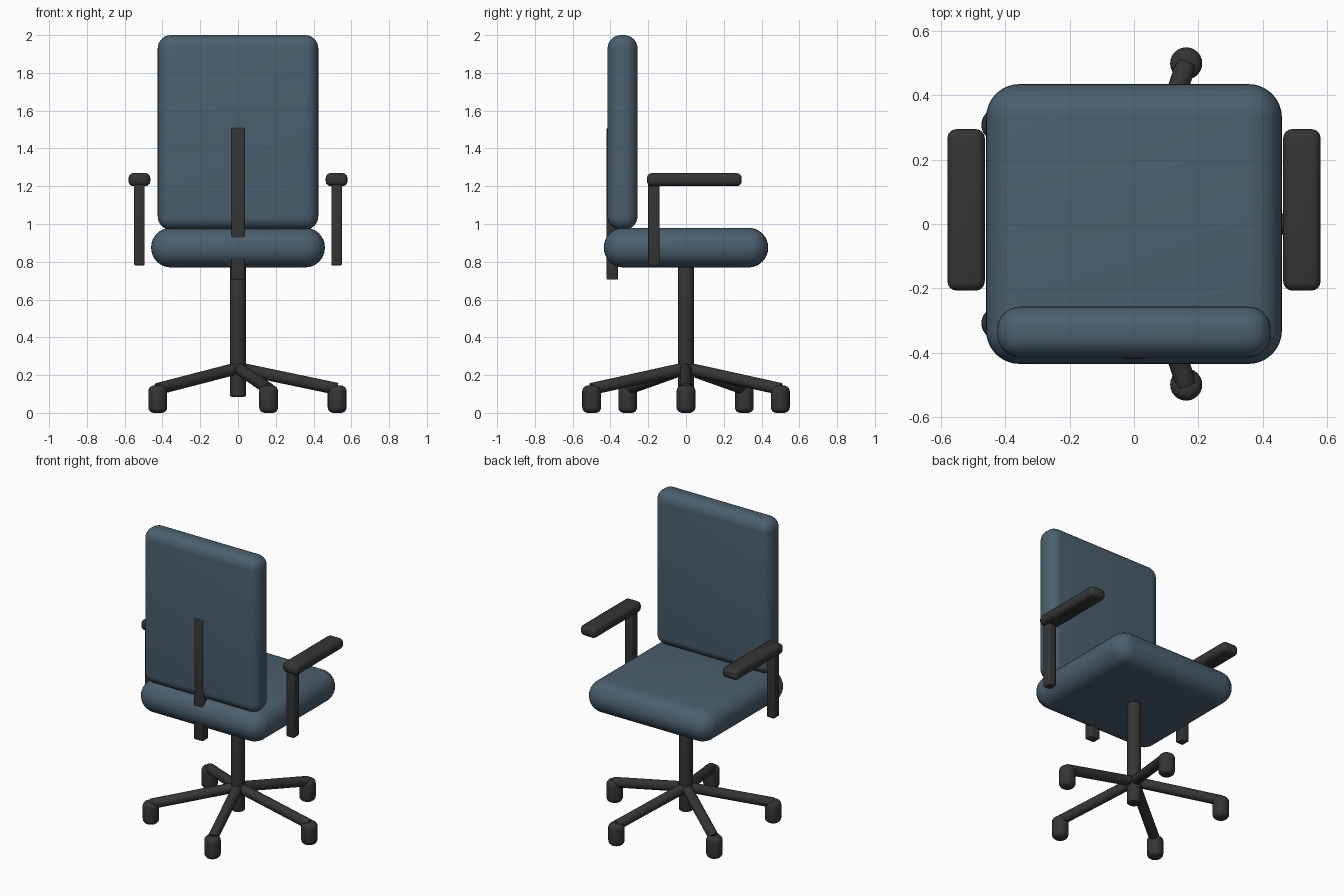
import bpy
from math import cos, sin, pi, radians
from mathutils import Vector

cube = bpy.data.objects.get("Cube")
if cube:
    bpy.data.objects.remove(cube, do_unlink=True)


def material(name, rgb):
    m = bpy.data.materials.new(name)
    m.use_nodes = True
    m.diffuse_color = (*rgb, 1)
    m.node_tree.nodes["Principled BSDF"].inputs["Base Color"].default_value = (*rgb, 1)
    return m


FABRIC = material("slate blue fabric", (0.07, 0.115, 0.155))
PLASTIC = material("charcoal plastic", (0.035, 0.035, 0.035))


def finish(name, mat, bevel, segments):
    ob = bpy.context.object
    ob.name = name
    ob.data.materials.append(mat)
    if bevel:
        mod = ob.modifiers.new("Rounded edges", "BEVEL")
        mod.width = bevel
        mod.segments = segments
        mod.limit_method = "ANGLE"
        mod.angle_limit = radians(40)
        bpy.ops.object.modifier_apply(modifier=mod.name)
    bpy.ops.object.shade_smooth_by_angle(angle=radians(35))
    return ob


def box(name, low, high, mat, bevel, segments=3):
    low, high = Vector(low), Vector(high)
    bpy.ops.mesh.primitive_cube_add(size=1, location=(low + high) / 2)
    bpy.context.object.scale = high - low
    bpy.ops.object.transform_apply(location=False, rotation=False, scale=True)
    return finish(name, mat, bevel, segments)


def rod(name, start, end, radius, bevel=0, segments=3):
    start, end = Vector(start), Vector(end)
    axis = end - start
    bpy.ops.mesh.primitive_cylinder_add(vertices=24, radius=radius, depth=axis.length,
                                        location=(start + end) / 2)
    bpy.context.object.rotation_euler = axis.to_track_quat("Z", "Y").to_euler()
    return finish(name, PLASTIC, bevel, segments)


# Cushions
box("seat", (-0.46, -0.435, 0.77), (0.46, 0.435, 0.98), FABRIC, 0.104, 8)
box("backrest", (-0.425, -0.415, 0.97), (0.425, -0.257, 2.0), FABRIC, 0.07, 8)

# Bar joining the seat to the backrest
box("back_support", (-0.035, -0.42, 0.705), (0.035, -0.36, 1.51), PLASTIC, 0.008)

# Armrests
for side, label in ((1, "left"), (-1, "right")):
    x = side * 0.522
    box(label + "_arm_post", (x - 0.028, -0.2, 0.78), (x + 0.028, -0.14, 1.22),
        PLASTIC, 0.008)
    box(label + "_arm_pad", (x - 0.058, -0.207, 1.2), (x + 0.058, 0.295, 1.27),
        PLASTIC, 0.028, 4)

# Column and five-spoke base
rod("column", (0, 0, 0.085), (0, 0, 0.85), 0.043, 0.01)
for i in range(5):
    a = i * 2 * pi / 5
    x, y = 0.525 * cos(a), 0.525 * sin(a)
    rod(f"base_spoke_{i + 1}", (0, 0, 0.237), (x, y, 0.127), 0.032)
    rod(f"caster_{i + 1}", (x, y, 0), (x, y, 0.145), 0.05, 0.03, 5)
